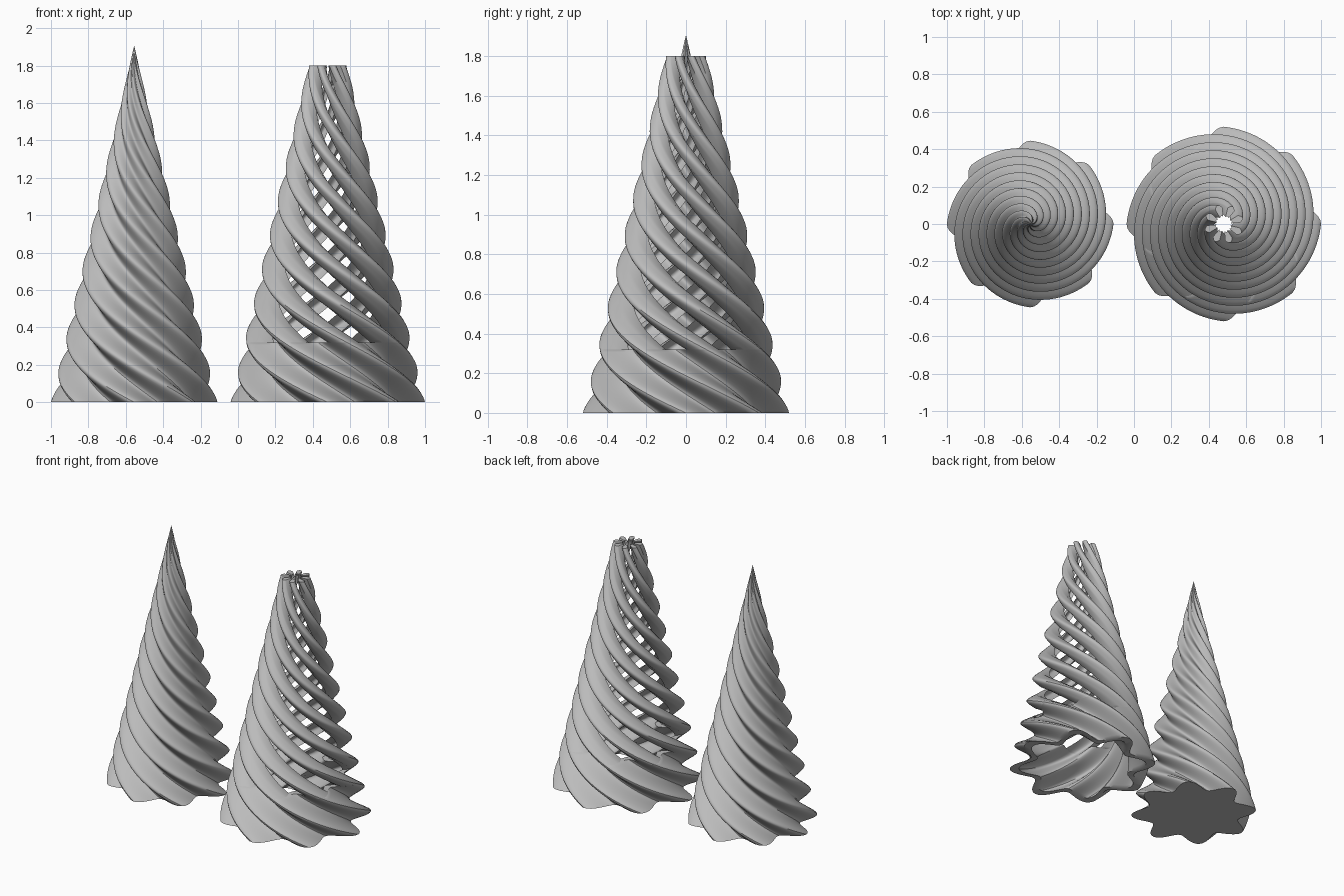
import bpy, bmesh, math

LOBES = 8
TURN = 2 * math.pi / 1.5        # twist per unit of height, clockwise going up
STEP = 2 * math.pi / LOBES      # angle between neighbouring lobes
LEDGE, CUT = 0.32, 1.8          # top of closed skirt, top of open ribs

if "Cube" in bpy.data.objects:
    bpy.data.objects.remove(bpy.data.objects["Cube"], do_unlink=True)

grey = bpy.data.materials.new("plain grey")
grey.use_nodes = True
colour = (0.5, 0.5, 0.5, 1)
grey.diffuse_color = colour
grey.node_tree.nodes["Principled BSDF"].inputs["Base Color"].default_value = colour


def point(radius, angle, z):
    """Point on a lobed section of the given tip radius, twisted by height."""
    r = radius * (0.87 + 0.13 * math.cos(LOBES * angle))
    a = angle - TURN * z
    return (r * math.cos(a), r * math.sin(a), z)


def spread(a, b, n):
    return [a + (b - a) * i / n for i in range(n + 1)]


def loft(name, rows, x, wrap=False):
    """Skin closed rows of points; cap both ends or wrap around."""
    bm = bmesh.new()
    rings = [[bm.verts.new(p) for p in row] for row in rows]
    pairs = list(zip(rings, rings[1:]))
    if wrap:
        pairs.append((rings[-1], rings[0]))
    else:
        bm.faces.new(rings[0])
        bm.faces.new(rings[-1])
    n = len(rings[0])
    for low, high in pairs:
        for i in range(n):
            j = (i + 1) % n
            bm.faces.new((low[i], low[j], high[j], high[i]))
    bmesh.ops.recalc_face_normals(bm, faces=bm.faces)
    mesh = bpy.data.meshes.new(name)
    bm.to_mesh(mesh)
    bm.free()
    mesh.materials.append(grey)
    ob = bpy.data.objects.new(name, mesh)
    bpy.context.collection.objects.link(ob)
    ob.location.x = x
    bpy.ops.object.select_all(action='DESELECT')
    ob.select_set(True)
    bpy.context.view_layer.objects.active = ob
    bpy.ops.object.shade_smooth_by_angle(angle=math.radians(40))
    return ob


def outer(z):
    return 0.52 - 0.2306 * z


def inner(z):
    return 0.455 - 0.2278 * z


around = spread(0, 2 * math.pi, LOBES * 18)[:-1]

# Solid twisted cone, tapering to a point
tip = 1.905
loft("solid_twisted_cone",
     [[point(0.445 * (1 - z / tip) + 0.0005, a, z) for a in around]
      for z in spread(0, tip, 140)], -0.555)

# Closed hollow skirt of the open cone
levels = spread(0, LEDGE, 24)
loft("hollow_skirt",
     [[point(outer(z), a, z) for a in around] for z in levels] +
     [[point(inner(z), a, z) for a in around] for z in reversed(levels)],
     0.48, wrap=True)

# Separate spiral ribs rising from the skirt
half = 0.29 * STEP
for k in range(LOBES):
    width = spread(k * STEP - half, k * STEP + half, 10)
    loft(f"spiral_rib_{k + 1}",
         [[point(outer(z), a, z) for a in width] +
          [point(inner(z), a, z) for a in reversed(width)]
          for z in spread(LEDGE, CUT, 120)], 0.48)
